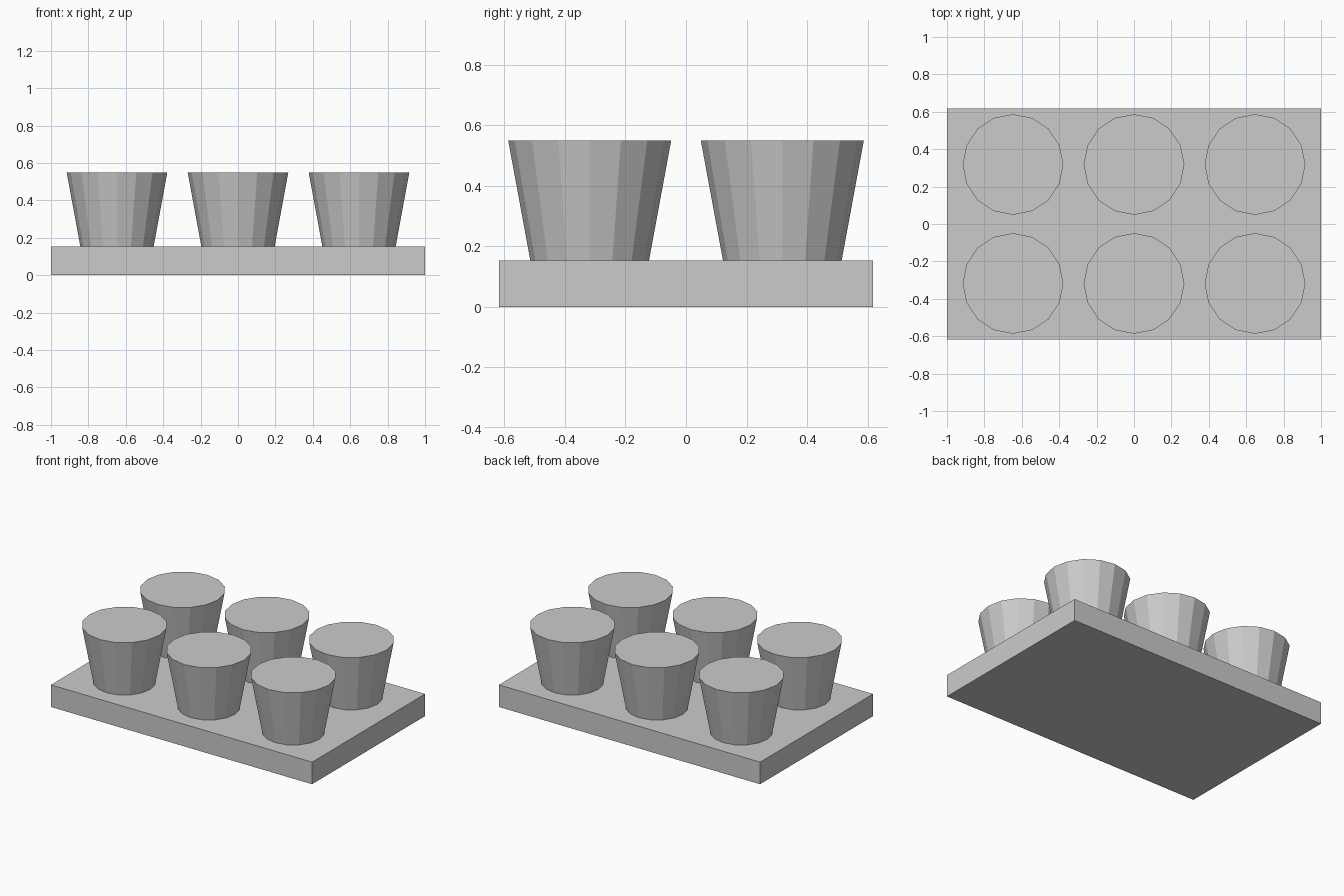
import bpy

if "Cube" in bpy.data.objects:
    bpy.data.objects.remove(bpy.data.objects["Cube"])

# One plain grey for the whole model
grey = bpy.data.materials.new("light grey")
grey.diffuse_color = (0.6, 0.6, 0.6, 1.0)
grey.use_nodes = True
grey.node_tree.nodes["Principled BSDF"].inputs["Base Color"].default_value = grey.diffuse_color

TRAY_X, TRAY_Y, TRAY_Z = 2.0, 1.235, 0.153
CUP_TOP, SINK = 0.549, 0.005
R_BOTTOM, R_TOP = 0.195, 0.269


def finish(name):
    obj = bpy.context.object
    obj.name = name
    obj.data.materials.clear()
    obj.data.materials.append(grey)
    return obj


# Flat rectangular tray
bpy.ops.mesh.primitive_cube_add(size=1, location=(0, 0, TRAY_Z / 2))
tray = finish("tray")
tray.scale = (TRAY_X, TRAY_Y, TRAY_Z)
bpy.ops.object.transform_apply(location=False, rotation=False, scale=True)

# Two rows of three tapered 16-sided cups, slightly sunk into the tray
z0 = TRAY_Z - SINK
for row, y in (("front", -0.318), ("back", 0.318)):
    for col, x in (("left", -0.647), ("middle", 0.0), ("right", 0.647)):
        bpy.ops.mesh.primitive_cone_add(
            vertices=16, radius1=R_BOTTOM, radius2=R_TOP,
            depth=CUP_TOP - z0, location=(x, y, (CUP_TOP + z0) / 2))
        finish(f"cup_{row}_{col}")
